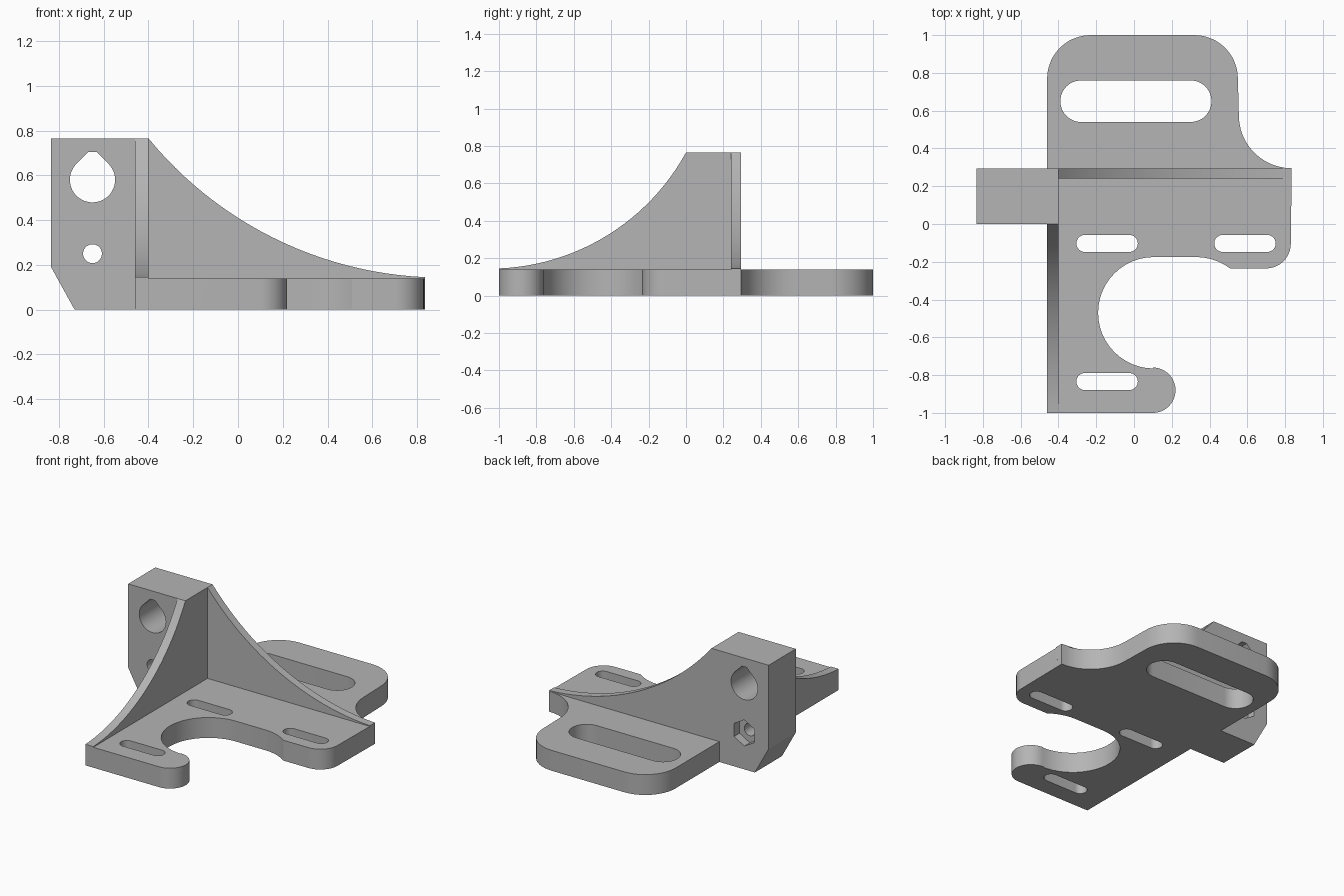
import bpy, bmesh, math
from mathutils import Vector

cube = bpy.data.objects.get("Cube")
if cube:
    bpy.data.objects.remove(cube, do_unlink=True)

grey = bpy.data.materials.new("light_grey")
grey.use_nodes = True
colour = (0.46, 0.46, 0.46, 1)
grey.diffuse_color = colour
grey.node_tree.nodes["Principled BSDF"].inputs["Base Color"].default_value = colour

THICK, TOP = 0.14, 0.765
BACK, WALL = 0.295, -0.46      # rear face of the block, outer face of the side wall


def arc(cx, cy, r, start, end):
    """Points along an arc, angles in degrees."""
    n = max(2, math.ceil(abs(end - start) / 7.5))
    angles = [math.radians(start + (end - start) * i / n) for i in range(n + 1)]
    return [(cx + r * math.cos(a), cy + r * math.sin(a)) for a in angles]


def arc_through(a, b, c, n=24):
    """Circular arc from a to c by way of b."""
    (ax, ay), (bx, by), (cx, cy) = a, b, c
    d = 2 * (ax * (by - cy) + bx * (cy - ay) + cx * (ay - by))
    qa, qb, qc = ax**2 + ay**2, bx**2 + by**2, cx**2 + cy**2
    ox = (qa * (by - cy) + qb * (cy - ay) + qc * (ay - by)) / d
    oy = (qa * (cx - bx) + qb * (ax - cx) + qc * (bx - ax)) / d
    start = math.atan2(ay - oy, ax - ox)
    sweep = math.remainder(math.atan2(cy - oy, cx - ox) - start, math.tau)
    r = math.hypot(ax - ox, ay - oy)
    return [(ox + r * math.cos(start + sweep * i / n),
             oy + r * math.sin(start + sweep * i / n)) for i in range(n + 1)]


def prism(name, outline, axis, low, high):
    """Extrude a closed outline along x, y or z."""
    place = {"x": lambda u, v, w: (w, u, v),
             "y": lambda u, v, w: (u, w, v),
             "z": lambda u, v, w: (u, v, w)}[axis]
    bm = bmesh.new()
    face = bm.faces.new([bm.verts.new(place(u, v, low)) for u, v in outline])
    moved = bmesh.ops.extrude_face_region(bm, geom=[face])["geom"]
    bmesh.ops.translate(bm, vec=Vector(place(0, 0, high - low)),
                        verts=[e for e in moved if isinstance(e, bmesh.types.BMVert)])
    bmesh.ops.remove_doubles(bm, verts=bm.verts, dist=0.0005)
    bmesh.ops.recalc_face_normals(bm, faces=bm.faces)
    mesh = bpy.data.meshes.new(name)
    bm.to_mesh(mesh)
    bm.free()
    mesh.materials.append(grey)
    obj = bpy.data.objects.new(name, mesh)
    bpy.context.collection.objects.link(obj)
    return obj


def combine(target, other, operation):
    """Apply a boolean and discard the helper."""
    mod = target.modifiers.new(operation.title(), "BOOLEAN")
    mod.operation, mod.solver, mod.object = operation, "EXACT", other
    bpy.context.view_layer.objects.active = target
    bpy.ops.object.modifier_apply(modifier=mod.name)
    bpy.data.objects.remove(other, do_unlink=True)


def slot(x0, x1, y, r):
    """Round-ended slot cutter through the plate."""
    outline = arc(x1 - r, y, r, -90, 90) + arc(x0 + r, y, r, 90, 270)
    return prism("slot_cutter", outline, "z", -0.1, THICK + 0.1)


# Base plate with rounded lobes and a large scooped opening
outline = [(WALL, -1)]
outline += arc(0.10, -0.88, 0.12, -90, 90)
outline += arc(0.105, -0.47, 0.295, 270, 90)
outline += arc(0.33, -0.47, 0.295, 90, 52.6)
outline += arc(0.70, -0.105, 0.13, -90, 0)
outline += arc(0.835, 0.575, 0.28, 270, 180)
outline += arc(0.32, 0.77, 0.23, 0, 90)
outline += arc(-0.23, 0.77, 0.23, 90, 180)
bracket = prism("mounting_bracket", outline, "z", 0, THICK)

# Upright block with a chamfered lower corner
block = prism("upright_block", [(-0.835, 0.19), (-0.73, 0), (-0.40, 0),
                                (-0.40, TOP), (-0.835, TOP)], "y", 0, BACK)

# Curved gussets running out from the block
side = arc_through((-1, 0.145), (-0.4, 0.335), (0, TOP))
side_gusset = prism("side_gusset", side + [(0.15, TOP), (0.15, 0.05), (-1, 0.05)],
                    "x", WALL, -0.40)
rear = arc_through((-0.40, TOP), (0, 0.41), (0.835, 0.145))
rear_gusset = prism("rear_gusset", rear + [(0.835, 0.05), (-0.43, 0.05), (-0.43, TOP)],
                    "y", 0.24, BACK)
for part in (block, side_gusset, rear_gusset):
    combine(bracket, part, "UNION")

# Slots in the plate
for spec in ((-0.39, 0.41, 0.65, 0.11), (-0.305, 0.02, -0.103, 0.045),
             (0.425, 0.75, -0.103, 0.045), (-0.305, 0.02, -0.834, 0.045)):
    combine(bracket, slot(*spec), "DIFFERENCE")

# Flat-topped teardrop hole, bolt hole and hexagonal nut pocket
HX = -0.65
teardrop = arc(HX, 0.58, 0.101, 135, 405) + [(HX + 0.018, 0.705), (HX - 0.018, 0.705)]
bolt = arc(HX, 0.25, 0.042, 0, 352.5)
nut = [(HX + 0.09 * math.sin(math.tau * i / 6), 0.25 + 0.09 * math.cos(math.tau * i / 6))
       for i in range(6)]
for name, shape, start in (("rod_cutter", teardrop, -0.1), ("bolt_cutter", bolt, -0.1),
                           ("nut_cutter", nut, BACK - 0.06)):
    combine(bracket, prism(name, shape, "y", start, BACK + 0.1), "DIFFERENCE")

# Smooth the curved walls, keep the rims crisp
bpy.ops.object.select_all(action="DESELECT")
bracket.select_set(True)
bpy.context.view_layer.objects.active = bracket
bpy.ops.object.shade_smooth_by_angle(angle=math.radians(12))
